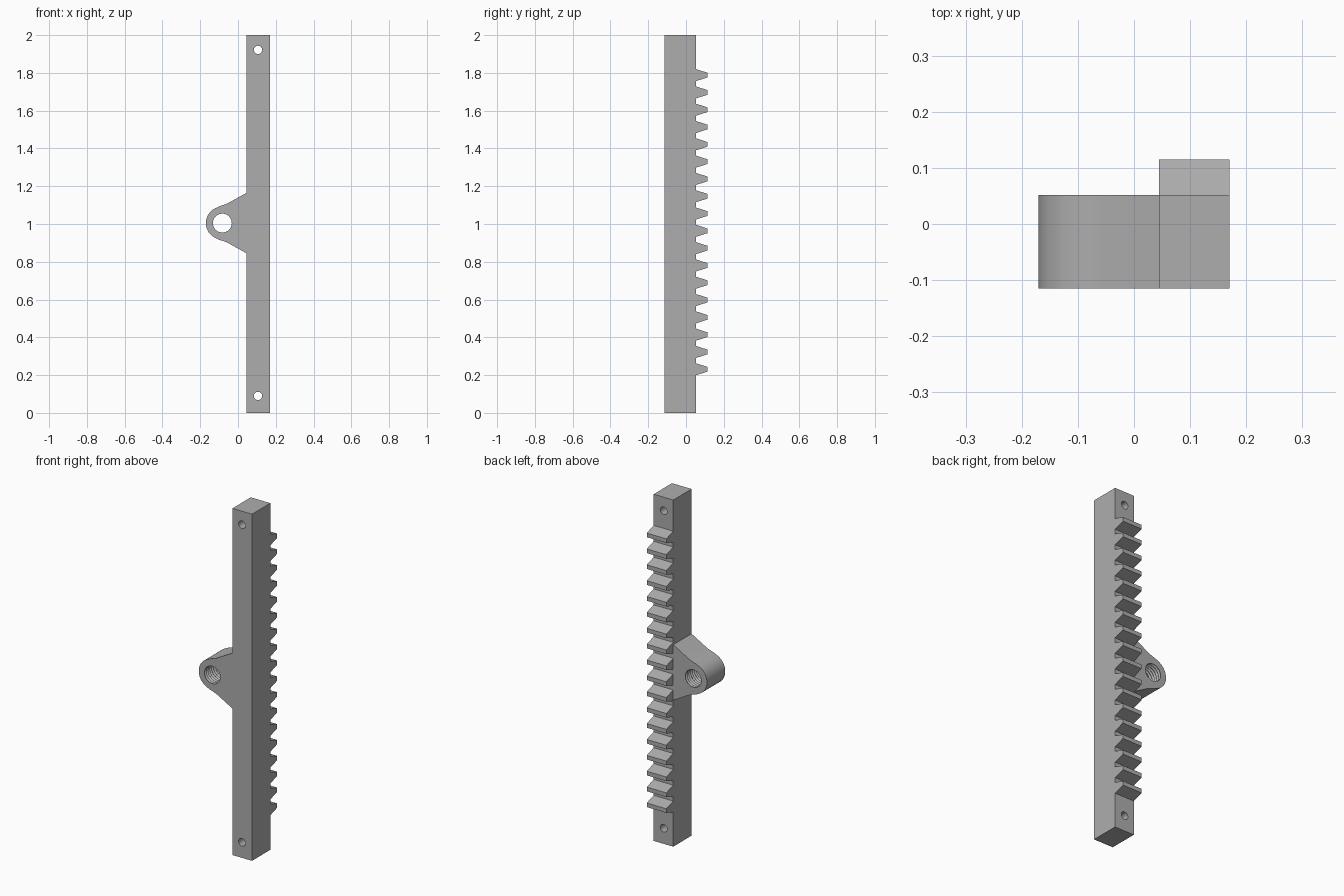
import bpy
import bmesh
from math import sin, cos, pi, radians
from mathutils import Vector

cube = bpy.data.objects.get("Cube")
if cube:
    bpy.data.objects.remove(cube, do_unlink=True)

FRONT, BACK = -0.115, 0.052      # depth of the rail and lug
LEFT, RIGHT = 0.045, 0.17        # width of the rail
TIP = 0.115                      # how far the teeth reach back
BORE_X, BORE_Z = -0.083, 1.005   # lug bore centre

grey = bpy.data.materials.new("steel grey")
grey.use_nodes = True
grey.diffuse_color = (0.42, 0.42, 0.42, 1)
grey.node_tree.nodes["Principled BSDF"].inputs["Base Color"].default_value = grey.diffuse_color


def finish(name, bm):
    bmesh.ops.recalc_face_normals(bm, faces=bm.faces)
    mesh = bpy.data.meshes.new(name)
    bm.to_mesh(mesh)
    bm.free()
    mesh.materials.append(grey)
    obj = bpy.data.objects.new(name, mesh)
    bpy.context.collection.objects.link(obj)
    return obj


def extrude(name, points, offset):
    bm = bmesh.new()
    face = bm.faces.new([bm.verts.new(p) for p in points])
    result = bmesh.ops.extrude_face_region(bm, geom=[face])
    verts = [v for v in result["geom"] if isinstance(v, bmesh.types.BMVert)]
    bmesh.ops.translate(bm, verts=verts, vec=Vector(offset))
    return finish(name, bm)


def turned(name, x, z, profile, sides):
    """Closed solid of revolution along y from (radius, y) pairs."""
    bm = bmesh.new()
    rings = [[bm.verts.new((x + r * cos(2 * pi * i / sides), y,
                            z + r * sin(2 * pi * i / sides)))
              for i in range(sides)] for r, y in profile]
    for a, b in zip(rings, rings[1:]):
        for i in range(sides):
            j = (i + 1) % sides
            bm.faces.new((a[i], a[j], b[j], b[i]))
    bm.faces.new(rings[0])
    bm.faces.new(rings[-1])
    return finish(name, bm)


def select(obj):
    bpy.ops.object.select_all(action="DESELECT")
    obj.select_set(True)
    bpy.context.view_layer.objects.active = obj


def cut(obj, cutter):
    cutter.hide_render = True
    mod = obj.modifiers.new("hole", "BOOLEAN")
    mod.operation = "DIFFERENCE"
    mod.solver = "EXACT"
    mod.object = cutter
    select(obj)
    bpy.ops.object.modifier_apply(modifier=mod.name)
    bpy.data.objects.remove(cutter, do_unlink=True)


# Rail with a mounting hole near each end
rail = extrude("rail", [(LEFT, FRONT, 0), (RIGHT, FRONT, 0),
                        (RIGHT, FRONT, 2), (LEFT, FRONT, 2)], (0, BACK - FRONT, 0))
for height in (0.09, 1.922):
    cut(rail, turned("hole_cutter", 0.106, height, [(0.022, -0.2), (0.022, 0.2)], 32))

# Rack teeth, repeated up the back of the rail
base, tip, first = 0.032, 0.012, 0.231
teeth = extrude("rack_teeth", [(LEFT, BACK, first - base), (LEFT, TIP, first - tip),
                               (LEFT, TIP, first + tip), (LEFT, BACK, first + base)],
                (RIGHT - LEFT, 0, 0))
array = teeth.modifiers.new("repeat", "ARRAY")
array.count = 18
array.use_relative_offset = False
array.use_constant_offset = True
array.constant_offset_displace = (0, 0, 0.0916)
select(teeth)
bpy.ops.object.modifier_apply(modifier=array.name)

# Side lug: flared root, concave fillet, rounded end
upper = [(LEFT, 0.16), (-0.05, 0.107), (-0.065, 0.1), (-0.083, 0.0935), (-0.1, 0.0885)]
steps = 28
arc = [(BORE_X + 0.087 * cos(a), 0.087 * sin(a))
       for a in (radians(112 + 136 * i / steps) for i in range(steps + 1))]
lower = [(x, -z) for x, z in reversed(upper)]
outline = [(x, FRONT, BORE_Z + z) for x, z in upper + arc + lower]
lug = extrude("side_lug", outline, (0, BACK - FRONT, 0))

# Threaded bore through the lug
turns = 10
pitch = (BACK - FRONT) / turns
thread = [(0.05 if k % 2 else 0.057, FRONT + (k - 1) * pitch / 2)
          for k in range(2 * turns + 3)]
cut(lug, turned("thread_cutter", BORE_X, BORE_Z, thread, 40))

for part in (rail, lug):
    select(part)
    bpy.ops.object.shade_smooth_by_angle(angle=radians(25))
